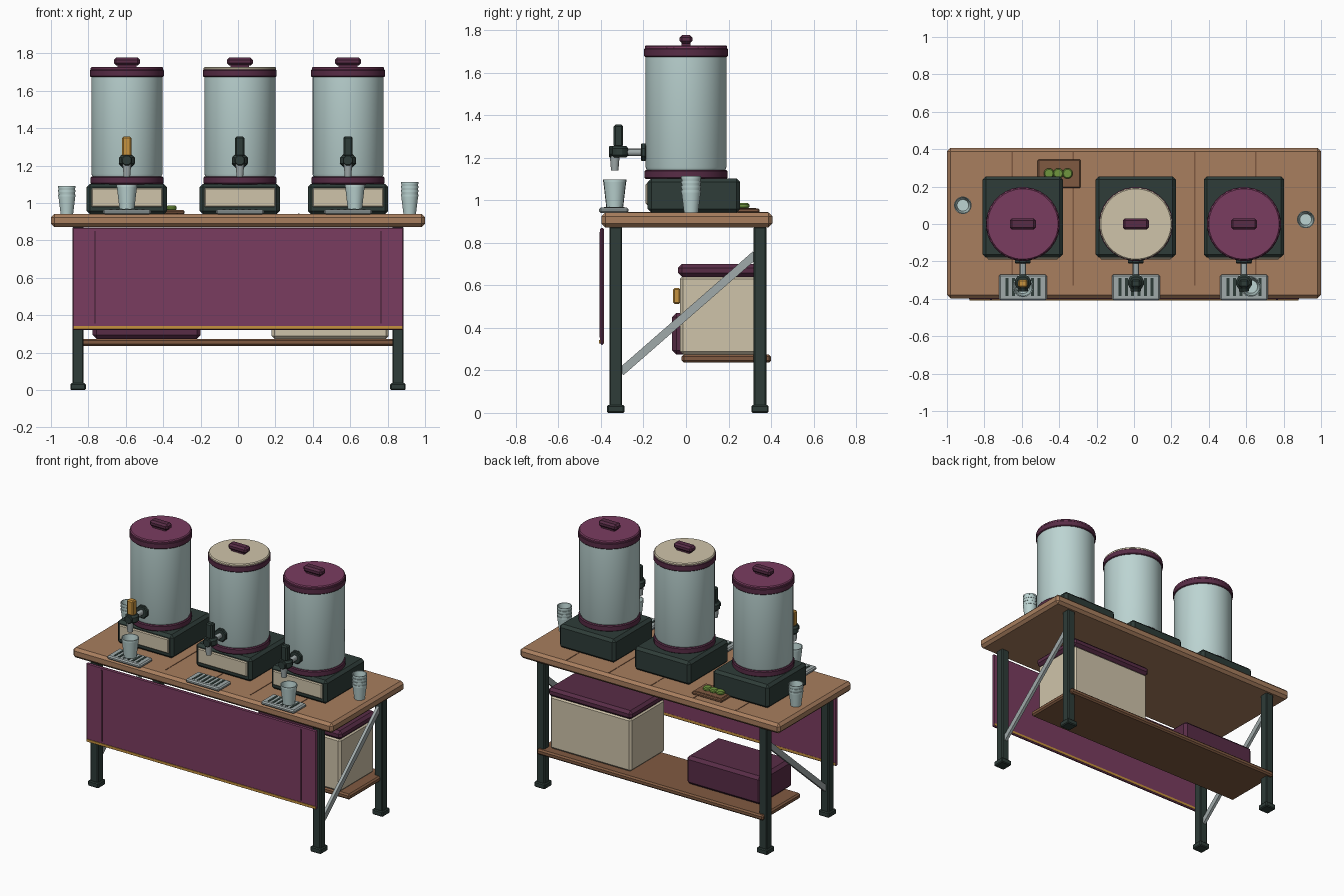
import bpy, bmesh, math
from mathutils import Matrix, Vector

if "Cube" in bpy.data.objects:
    bpy.data.objects.remove(bpy.data.objects["Cube"], do_unlink=True)


def material(name, rgb):
    m = bpy.data.materials.new(name)
    m.use_nodes = True
    lin = [(c / 255 / 12.92) if c < 11 else ((c / 255 + 0.055) / 1.055) ** 2.4 for c in rgb]
    m.diffuse_color = (*lin, 1)
    m.node_tree.nodes["Principled BSDF"].inputs["Base Color"].default_value = (*lin, 1)
    return m


PLUM = material("plum", (122, 60, 96))
DARK_PLUM = material("dark plum", (88, 44, 70))
WOOD = material("wood", (168, 126, 94))
DARK_WOOD = material("dark wood", (128, 90, 65))
CREAM = material("cream", (207, 196, 170))
GREEN = material("dark green", (46, 60, 56))
STEEL = material("steel", (160, 170, 170))
GLASS = material("pale blue", (188, 212, 210))
GOLD = material("gold", (198, 146, 62))
LIME = material("lime", (112, 150, 62))


def finish(name, bm, mat):
    bmesh.ops.recalc_face_normals(bm, faces=bm.faces)
    for f in bm.faces:
        f.smooth = True
    for e in bm.edges:
        e.smooth = e.calc_face_angle(0) < math.radians(30)
    me = bpy.data.meshes.new(name)
    bm.to_mesh(me)
    bm.free()
    me.materials.append(mat)
    ob = bpy.data.objects.new(name, me)
    bpy.context.collection.objects.link(ob)
    return ob


def box(name, x, y, z, mat, bevel=0.0, tilt=None):
    """Box spanning the ranges x, y, z, with chamfered edges."""
    bm = bmesh.new()
    bmesh.ops.create_cube(bm, size=1)
    size = Vector([r[1] - r[0] for r in (x, y, z)])
    mid = Vector([(r[1] + r[0]) / 2 for r in (x, y, z)])
    bmesh.ops.scale(bm, vec=size, verts=bm.verts)
    if bevel:
        bmesh.ops.bevel(bm, geom=bm.edges[:], offset=bevel, segments=1, affect='EDGES')
    if tilt:
        bmesh.ops.rotate(bm, matrix=Matrix.Rotation(tilt, 3, 'X'), verts=bm.verts)
    bmesh.ops.translate(bm, vec=mid, verts=bm.verts)
    return finish(name, bm, mat)


def lathe(name, profile, at, mat, segs=32, forward=False):
    """Revolve (radius, height) points; forward turns the axis to the front."""
    bm = bmesh.new()
    rings = []
    for r, h in profile:
        rings.append([bm.verts.new((r * math.cos(a), r * math.sin(a), h))
                      for a in (2 * math.pi * (i + 0.5) / segs for i in range(segs))])
    for lo, hi in zip(rings, rings[1:]):
        for i in range(segs):
            j = (i + 1) % segs
            bm.faces.new((lo[i], lo[j], hi[j], hi[i]))
    bm.faces.new(rings[0])
    bm.faces.new(rings[-1])
    if forward:
        bmesh.ops.rotate(bm, matrix=Matrix.Rotation(math.pi / 2, 3, 'X'), verts=bm.verts)
    bmesh.ops.translate(bm, vec=at, verts=bm.verts)
    return finish(name, bm, mat)


def drum(r, h, c=0.0):
    """Cylinder profile with chamfered rims."""
    return [(r - c, 0), (r, c), (r, h - c), (r - c, h)] if c else [(r, 0), (r, h)]


def around(c, half):
    return (c - half, c + half)


# Table
TOP = 0.942
box("tabletop", (-1, 1), (-0.397, 0.406), (0.872, TOP), WOOD, 0.018)
for i in range(-2, 3):
    box("plank_groove", around(i * 0.326, 0.004), (-0.33, 0.385), (TOP - 0.004, TOP + 0.002), DARK_WOOD)
for sx in (-1, 1):
    for y in (-0.33, 0.348):
        box("leg", around(sx * 0.855, 0.03), around(y, 0.03), (0.02, 0.875), GREEN, 0.006)
        box("foot", around(sx * 0.855, 0.041), around(y, 0.041), (0, 0.037), GREEN, 0.006)
    box("diagonal_brace", around(sx * 0.855, 0.01), around(0.01, 0.42), around(0.468, 0.019),
        STEEL, tilt=math.atan2(0.55, 0.63))
box("lower_shelf", (-0.87, 0.87), (-0.02, 0.4), (0.236, 0.274), DARK_WOOD, 0.01)

# Front panel
box("front_panel", (-0.885, 0.885), (-0.404, -0.386), (0.32, 0.87), PLUM, 0.006)
box("panel_trim", (-0.88, 0.88), (-0.408, -0.385), (0.326, 0.343), GOLD)
for sx in (-1, 1):
    box("panel_seam", around(sx * 0.765, 0.005), (-0.407, -0.4), (0.355, 0.85), DARK_PLUM)

# Storage on the shelf
box("cooler_body", (0.18, 0.805), (-0.028, 0.35), (0.274, 0.645), CREAM, 0.015)
box("cooler_lid", (0.17, 0.815), (-0.037, 0.36), (0.64, 0.7), DARK_PLUM, 0.018)
box("cooler_latch", around(0.49, 0.05), (-0.062, -0.026), (0.512, 0.587), GOLD, 0.008)
box("storage_crate", (-0.777, -0.2), (-0.065, 0.29), (0.274, 0.47), DARK_PLUM, 0.02)


def cup(name, x, y, z, r, h, count=1, step=0.022):
    """Open cup, or a nested stack of them."""
    profile = [(r * 0.72, 0), (r * 0.97, h - 0.012), (r, h - 0.012), (r, h)]
    for i in range(1, count):
        t = h + i * step
        profile += [(r * 0.93, t - step), (r * 0.97, t - 0.01), (r, t - 0.01), (r, t)]
    end = h + (count - 1) * step
    profile += [(r * 0.9, end), (r * 0.66, end - h + 0.01)]
    lathe(name, profile, (x, y, z), GLASS, 20)


def dispenser(x, lid_mat, handle_mat):
    # Base
    box("base", around(x, 0.215), (-0.18, 0.255), (TOP - 0.002, 1.103), GREEN, 0.018)
    box("base_front_plate", around(x, 0.19), (-0.19, -0.175), (0.978, 1.08), CREAM, 0.006)
    # Tank and lid
    lathe("bottom_ring", drum(0.196, 0.042, 0.006), (x, 0, 1.1), DARK_PLUM)
    lathe("tank", [(0.184, 1.14), (0.191, 1.155), (0.191, 1.68)], (x, 0, 0), GLASS, 40)
    lathe("lid_band", drum(0.198, 0.042, 0.005), (x, 0, 1.673), DARK_PLUM)
    lathe("lid", [(0.194, 1.71), (0.194, 1.722), (0.188, 1.728)], (x, 0, 0), lid_mat, 40)
    box("lid_knob_stem", around(x, 0.05), around(0, 0.02), (1.72, 1.745), DARK_PLUM)
    box("lid_knob", around(x, 0.07), around(0, 0.03), (1.736, 1.777), DARK_PLUM, 0.012)
    # Tap
    lathe("tap_flange", drum(0.045, 0.025, 0.005), (x, -0.187, 1.225), GREEN, 8, True)
    lathe("tap_pipe", drum(0.018, 0.13), (x, -0.19, 1.225), STEEL, 12, True)
    lathe("tap_valve", drum(0.044, 0.055, 0.012), (x, -0.313, 1.2), GREEN, 12)
    lathe("tap_cap", drum(0.03, 0.02, 0.005), (x, -0.342, 1.228), GREEN, 8, True)
    lathe("tap_spout", [(0.018, 0), (0.024, 0.07)], (x, -0.335, 1.14), STEEL, 12)
    box("tap_handle", around(x, 0.025), around(-0.318, 0.022), (1.25, 1.355), handle_mat, 0.008)
    # Drip tray
    box("drip_tray", around(x, 0.128), (-0.408, -0.27), (TOP - 0.002, 0.966), STEEL, 0.008)
    for i in range(6):
        box("tray_slot", around(x + (i - 2.5) * 0.034, 0.008), (-0.385, -0.29), (0.962, 0.968), GREEN)


dispenser(-0.594, PLUM, GOLD)
dispenser(0.01, CREAM, GREEN)
dispenser(0.588, PLUM, GREEN)

# Cups
cup("tray_cup_right", -0.594, -0.335, 0.968, 0.056, 0.13)
cup("tray_cup_left", 0.625, -0.335, 0.968, 0.054, 0.13)
cup("cup_stack_right", -0.915, 0.1, TOP, 0.047, 0.105, 3)
cup("cup_stack_left", 0.918, 0.024, TOP, 0.047, 0.105, 4)

# Serving board with limes
box("serving_board", (-0.515, -0.285), (0.192, 0.345), (TOP - 0.002, 0.962), DARK_WOOD, 0.006)
box("board_inlay", (-0.5, -0.3), (0.207, 0.33), (0.958, 0.964), DARK_WOOD)
for i in range(3):
    lathe("lime_slice", drum(0.028, 0.024, 0.006), (-0.455 + i * 0.05, 0.27, 0.962), LIME, 14)
